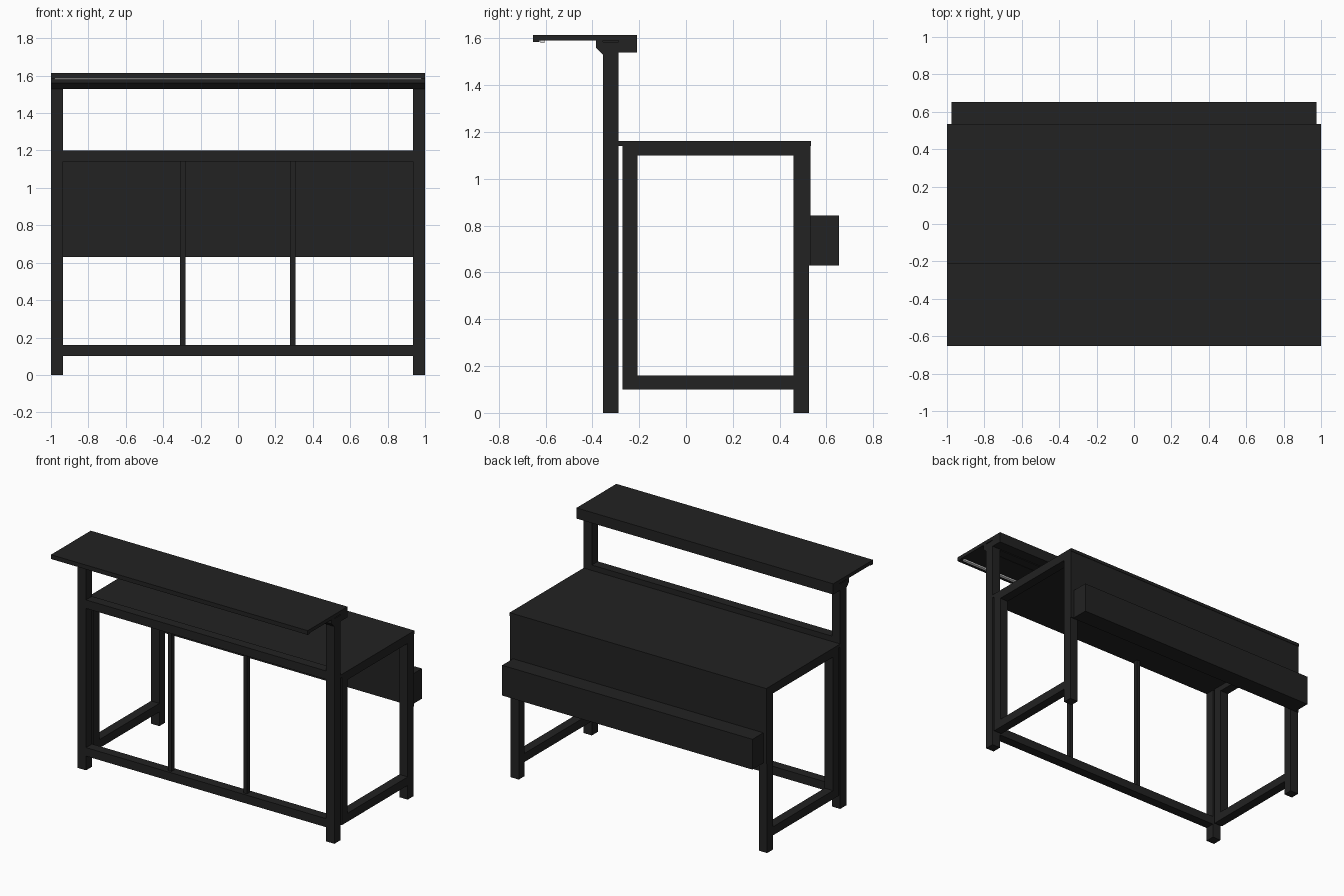
import bpy, bmesh

if "Cube" in bpy.data.objects:
    bpy.data.objects.remove(bpy.data.objects["Cube"])


def material(name, rgb):
    m = bpy.data.materials.new(name)
    m.diffuse_color = (*rgb, 1)
    m.use_nodes = True
    m.node_tree.nodes["Principled BSDF"].inputs["Base Color"].default_value = m.diffuse_color
    return m


BLACK = material("black_metal", (0.016, 0.016, 0.016))
WHITE = material("white_light", (0.8, 0.8, 0.8))


def prism(name, x0, x1, profile, mat=BLACK):
    """Extrude a (y, z) profile along x."""
    bm = bmesh.new()
    face = bm.faces.new([bm.verts.new((x0, y, z)) for y, z in profile])
    ext = bmesh.ops.extrude_face_region(bm, geom=[face])
    moved = [v for v in ext["geom"] if isinstance(v, bmesh.types.BMVert)]
    bmesh.ops.translate(bm, verts=moved, vec=(x1 - x0, 0, 0))
    bmesh.ops.recalc_face_normals(bm, faces=bm.faces)
    mesh = bpy.data.meshes.new(name)
    bm.to_mesh(mesh)
    bm.free()
    mesh.materials.append(mat)
    ob = bpy.data.objects.new(name, mesh)
    bpy.context.collection.objects.link(ob)
    return ob


def box(name, x, y, z, mat=BLACK):
    return prism(name, x[0], x[1], [(y[0], z[0]), (y[1], z[0]), (y[1], z[1]), (y[0], z[1])], mat)


# Posts and side frames, one set per end
for side, x in (("left", (-1, -0.935)), ("right", (0.935, 1))):
    box(side + "_front_post", x, (-0.355, -0.288), (0, 1.585))
    box(side + "_frame_upright", x, (-0.272, -0.207), (0.16, 1.1))
    box(side + "_rear_leg", x, (0.46, 0.525), (0, 1.1))
    box(side + "_bottom_rail", x, (-0.272, 0.46), (0.1, 0.16))
    box(side + "_top_rail", x, (-0.272, 0.525), (1.1, 1.14))

# Front rails and thin uprights
box("front_bottom_rail", (-0.935, 0.935), (-0.355, -0.288), (0.1, 0.16))
box("front_top_rail", (-0.935, 0.935), (-0.355, -0.288), (1.14, 1.2))
for side, x in (("left", -0.296), ("right", 0.293)):
    box(side + "_thin_upright", (x - 0.014, x + 0.014), (-0.337, -0.306), (0.16, 1.14))

# Worktop, back panel and rear box
box("worktop", (-1, 1), (-0.288, 0.535), (1.14, 1.162))
box("back_panel", (-1, 1), (0.525, 0.532), (0.63, 1.14))
box("rear_box", (-0.975, 0.975), (0.532, 0.653), (0.63, 0.843))

# Overhead shelf with lip, support beams and light strip
box("shelf_top", (-1, 1), (-0.653, -0.21), (1.59, 1.615))
box("shelf_front_lip", (-1, 1), (-0.653, -0.625), (1.585, 1.59))
box("shelf_light_strip", (-0.98, 0.98), (-0.622, -0.605), (1.58, 1.59), WHITE)
prism("shelf_front_beam", -1, 1, [(-0.385, 1.59), (-0.385, 1.56), (-0.355, 1.53), (-0.355, 1.59)])
box("shelf_middle_beam", (-0.935, 0.935), (-0.355, -0.288), (1.535, 1.59))
box("shelf_rear_beam", (-1, 1), (-0.288, -0.21), (1.54, 1.59))
